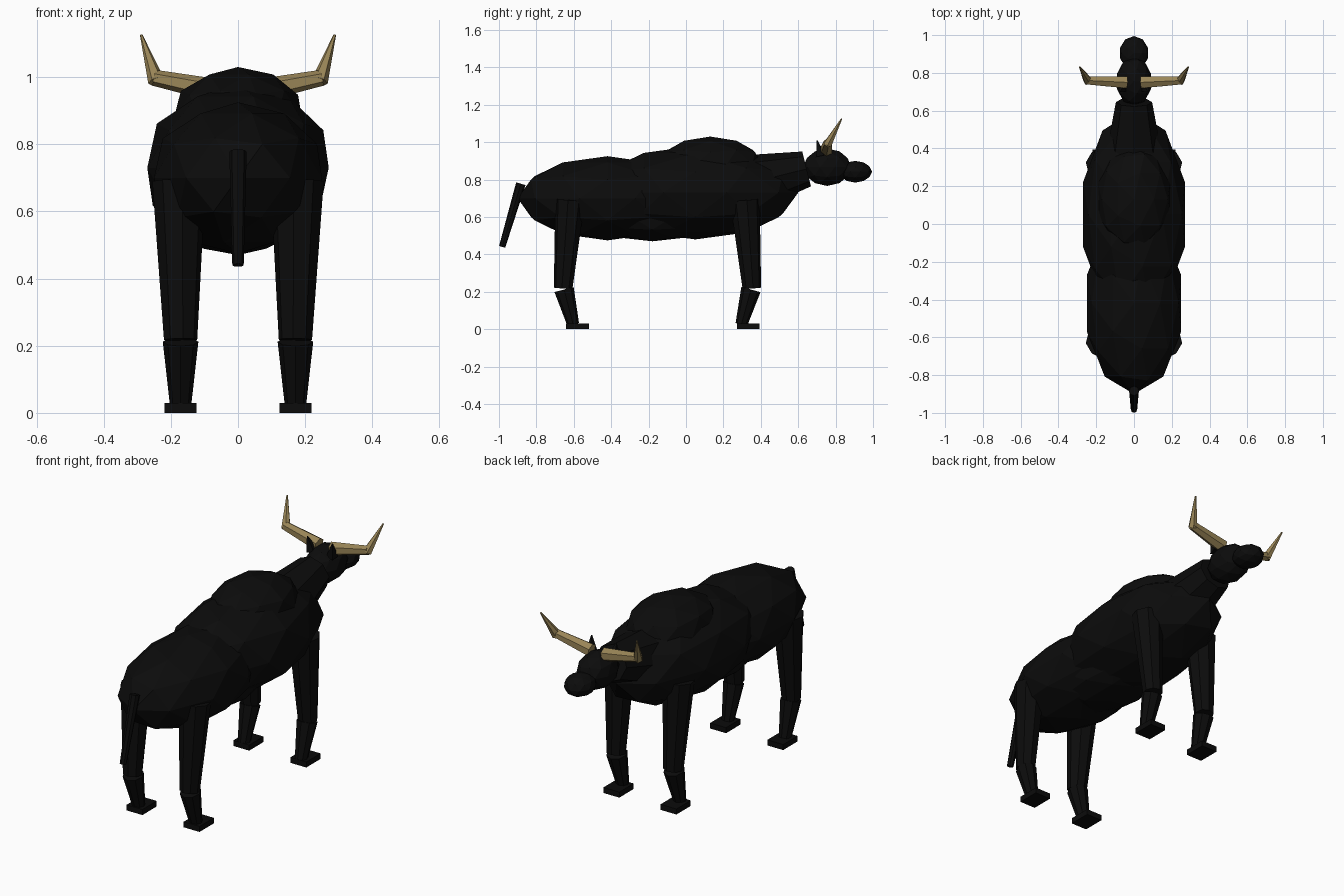
import bpy
import math
from mathutils import Vector

if "Cube" in bpy.data.objects:
    bpy.data.objects.remove(bpy.data.objects["Cube"])


def make_material(name, rgb):
    m = bpy.data.materials.new(name)
    m.diffuse_color = (*rgb, 1.0)
    m.use_nodes = True
    m.node_tree.nodes["Principled BSDF"].inputs["Base Color"].default_value = m.diffuse_color
    return m


black = make_material("black_hide", (0.0035, 0.0035, 0.0035))
tan = make_material("horn_tan", (0.32, 0.235, 0.095))


def finish(name, mat):
    ob = bpy.context.object
    ob.name = name
    ob.data.materials.append(mat)
    bpy.ops.object.transform_apply(location=False, rotation=True, scale=True)
    return ob


def blob(name, loc, size):
    """Faceted ellipsoid with half sizes."""
    bpy.ops.mesh.primitive_ico_sphere_add(subdivisions=2, radius=1, location=loc)
    bpy.context.object.scale = size
    return finish(name, black)


def limb(name, a, b, r1, r2, sides=8, mat=black):
    """Tapered prism from point a to point b."""
    a, b = Vector(a), Vector(b)
    d = b - a
    bpy.ops.mesh.primitive_cone_add(vertices=sides, radius1=r1, radius2=r2,
                                    depth=d.length, location=(a + b) / 2)
    bpy.context.object.rotation_euler = d.to_track_quat('Z', 'Y').to_euler()
    return finish(name, mat)


# Torso
blob("rump", (0, -0.42, 0.70), (0.263, 0.48, 0.225))
blob("chest", (0, 0.05, 0.73), (0.284, 0.55, 0.25))
blob("belly", (0, -0.18, 0.60), (0.20, 0.35, 0.13))
blob("shoulder_hump", (0, 0.13, 0.88), (0.20, 0.28, 0.15))

# Neck, head and tail
limb("neck", (0, 0.355, 0.785), (0, 0.645, 0.857), 0.15, 0.096)
blob("head", (0, 0.755, 0.866), (0.095, 0.13, 0.10))
blob("muzzle", (0, 0.905, 0.842), (0.078, 0.09, 0.058))
limb("tail", (0, -0.883, 0.778), (0, -0.983, 0.44), 0.026, 0.017)

for side, s in (("left", -1), ("right", 1)):
    # Horns and ears
    limb(f"horn_base_{side}", (s * 0.04, 0.75, 0.955), (s * 0.25, 0.76, 0.998),
         0.036, 0.024, 6, tan)
    limb(f"horn_tip_{side}", (s * 0.243, 0.757, 0.987), (s * 0.288, 0.832, 1.125),
         0.025, 0.004, 6, tan)
    limb(f"ear_{side}", (s * 0.06, 0.72, 0.93), (s * 0.075, 0.70, 1.01), 0.03, 0.003, 4)

    # Legs: top, knee, ankle and hoof positions along y
    x = s * 0.171
    for end, top, knee, shin, ankle, hoof in (
            ("rear", -0.62, -0.657, -0.652, -0.603, -0.58),
            ("front", 0.315, 0.352, 0.347, 0.296, 0.333)):
        limb(f"{end}_upper_leg_{side}", (s * 0.176, top, 0.69), (x, knee, 0.218), 0.080, 0.050)
        limb(f"{end}_lower_leg_{side}", (x, shin, 0.212), (x, ankle, 0.025), 0.053, 0.032)
        bpy.ops.mesh.primitive_cube_add(size=1, location=(x, hoof, 0.015))
        bpy.context.object.scale = (0.095, 0.122, 0.03)
        finish(f"{end}_hoof_{side}", black)
